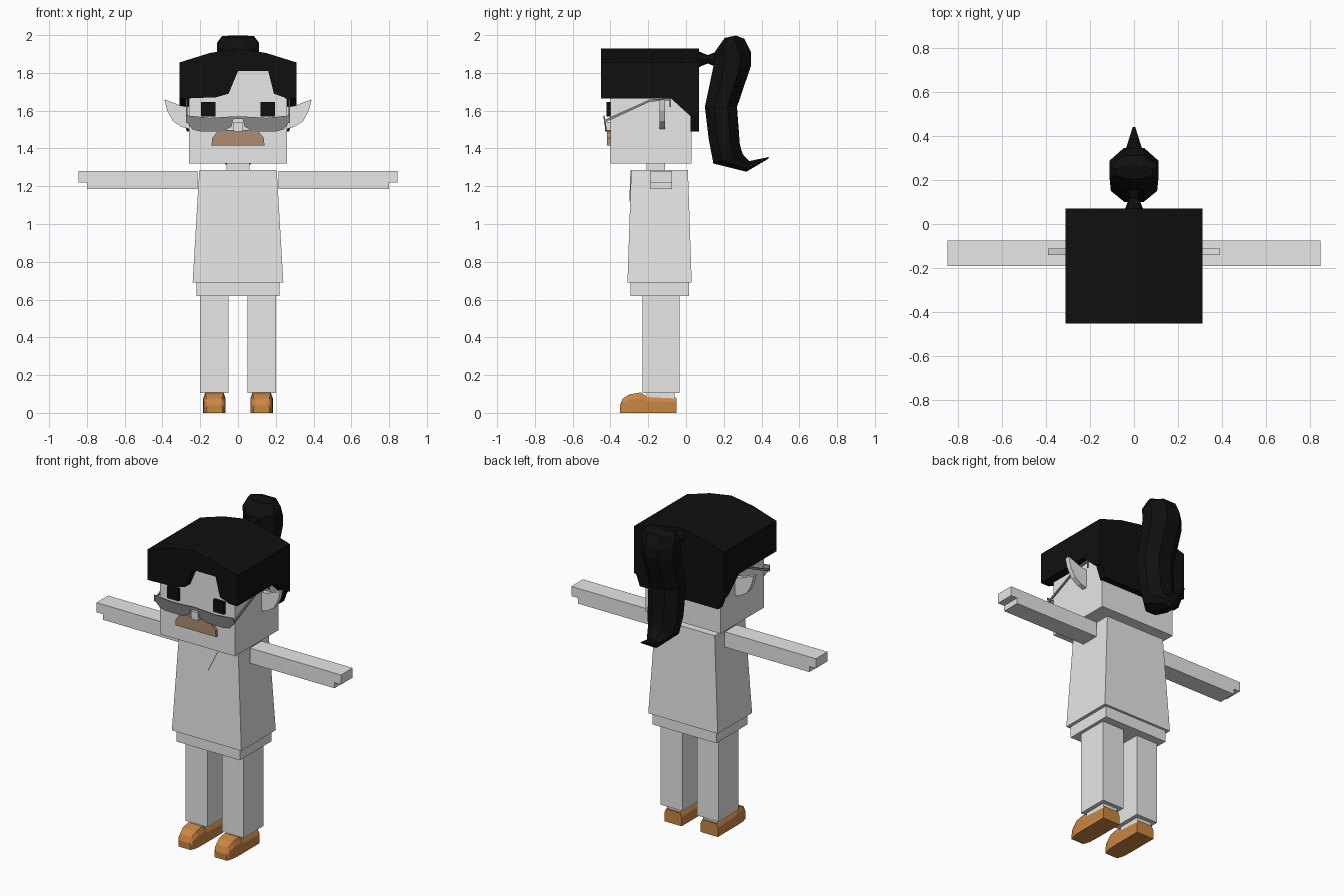
import bpy, bmesh
from math import cos, sin, pi
from mathutils import Vector

old = bpy.data.objects.get("Cube")
if old:
    bpy.data.objects.remove(old, do_unlink=True)


def material(name, r, g, b):
    m = bpy.data.materials.new(name)
    m.use_nodes = True
    m.diffuse_color = (r, g, b, 1)
    shader = m.node_tree.nodes["Principled BSDF"]
    shader.inputs["Base Color"].default_value = (r, g, b, 1)
    shader.inputs["Roughness"].default_value = 0.8
    return m


white = material("pale grey", 0.8, 0.8, 0.8)
black = material("black", 0.005, 0.005, 0.005)
brown = material("shoe brown", 0.6, 0.24, 0.055)
tan = material("moustache tan", 0.42, 0.27, 0.16)
smoke = material("smoky lens", 0.28, 0.27, 0.27)


def finish(name, bm, mat):
    bmesh.ops.recalc_face_normals(bm, faces=bm.faces[:])
    mesh = bpy.data.meshes.new(name)
    bm.to_mesh(mesh)
    bm.free()
    mesh.materials.append(mat)
    ob = bpy.data.objects.new(name, mesh)
    bpy.context.collection.objects.link(ob)
    return ob


def loft(name, rings, mat):
    """Skin a list of equally sized rings and cap both ends."""
    bm = bmesh.new()
    loops = [[bm.verts.new(p) for p in ring] for ring in rings]
    n = len(loops[0])
    for a, b in zip(loops, loops[1:]):
        for i in range(n):
            j = (i + 1) % n
            bm.faces.new((a[i], a[j], b[j], b[i]))
    bm.faces.new(loops[0])
    bm.faces.new(loops[-1])
    return finish(name, bm, mat)


def rect(x0, x1, y0, y1, z):
    return [(x0, y0, z), (x1, y0, z), (x1, y1, z), (x0, y1, z)]


def box(name, x, y, z, mat):
    return loft(name, [rect(*x, *y, z[0]), rect(*x, *y, z[1])], mat)


def front_prism(name, pts, y0, y1, mat):
    return loft(name, [[(x, y, z) for x, z in pts] for y in (y0, y1)], mat)


def side_prism(name, pts, x0, x1, mat):
    return loft(name, [[(x, y, z) for y, z in pts] for x in (x0, x1)], mat)


def mirrored(ob):
    """Add the matching part on the other side."""
    bm = bmesh.new()
    bm.from_mesh(ob.data)
    for v in bm.verts:
        v.co.x *= -1
    mat = ob.data.materials[0]
    finish(ob.name.replace("left", "right"), bm, mat)


# Head, neck and nose
box("head", (-.26, .26), (-.40, .03), (1.32, 1.83), white)
box("neck", (-.06, .06), (-.21, -.11), (1.26, 1.33), white)
box("nose", (-.025, .025), (-.43, -.39), (1.49, 1.54), white)

# Tunic with a hem band and a thin collar
loft("tunic", [rect(-.24, .24, -.31, .03, .69),
               rect(-.205, .205, -.29, .01, 1.285)], white)
box("hem", (-.22, .22), (-.295, .015), (.62, .70), white)
loft("collar", [[(-.08, y, 1.284), (.08, y, 1.284), (0, y - .006, 1.12)]
                for y in (-.294, -.288)], white)

# Limbs
mirrored(front_prism("left_arm", [(.215, 1.28), (.845, 1.28), (.845, 1.22),
                                  (.80, 1.22), (.80, 1.185), (.215, 1.185)],
                     -.19, -.075, white))
mirrored(box("left_leg", (.05, .20), (-.23, -.035), (.105, .63), white))
mirrored(box("left_ankle", (.075, .175), (-.21, -.06), (.07, .11), white))

# Shoes: cross-sections from heel to toe, with bevelled upper edges
shoe_rings = []
for y, top, half in ((-.05, .08, .06), (-.21, .088, .06), (-.24, .108, .06),
                     (-.30, .098, .058), (-.335, .075, .05), (-.35, .04, .042)):
    shoe_rings.append([(.125 + sx * half * k, y, top * h) for sx, k, h in
                       ((-1, 1, 0), (1, 1, 0), (1, 1, .7), (1, .8, 1),
                        (-1, .8, 1), (-1, 1, .7))])
mirrored(loft("left_shoe", shoe_rings, brown))

# Ears
mirrored(front_prism("left_ear", [(.25, 1.62), (.30, 1.625), (.35, 1.645),
                                  (.39, 1.66), (.375, 1.60), (.345, 1.545),
                                  (.30, 1.515), (.25, 1.50)],
                     -.14, -.11, white))

# Eyes and moustache
mirrored(box("left_eye", (.12, .195), (-.42, -.395), (1.57, 1.645), black))
front_prism("moustache", [(-.14, 1.415), (-.137, 1.455), (-.11, 1.488), (-.07, 1.497),
                          (.07, 1.497), (.11, 1.488), (.137, 1.455), (.14, 1.415)],
            -.418, -.395, tan)

# Glasses: tilted lenses, bridge and bent temples
lens = front_prism("left_lens", [(.02, 1.57), (.15, 1.562), (.275, 1.575), (.275, 1.545),
                                 (.24, 1.50), (.20, 1.49), (.08, 1.49), (.035, 1.515)],
                   -.438, -.431, smoke)
for v in lens.data.vertices:
    v.co.y += (1.575 - v.co.z) * .15
mirrored(lens)
box("glasses_bridge", (-.03, .03), (-.438, -.428), (1.555, 1.57), smoke)
mirrored(side_prism("left_temple", [(-.435, 1.55), (-.19, 1.66), (-.08, 1.665),
                                    (-.08, 1.62), (-.087, 1.62), (-.087, 1.655),
                                    (-.19, 1.648), (-.435, 1.535)],
                    .268, .276, smoke))

# Hair cap: arched crown, notched fringe, side panels and back panel
arch = [(-.31, 1.855), (-.15, 1.905), (0, 1.93), (.15, 1.905), (.31, 1.855)]
front_prism("hair_crown", [(-.31, 1.82)] + arch + [(.31, 1.82)], -.45, .07, black)
front_prism("hair_fringe", arch + [(.31, 1.665), (.26, 1.665), (.19, 1.69), (.16, 1.81),
                                   (0, 1.81), (-.05, 1.69), (-.12, 1.67), (-.31, 1.665)],
            -.45, -.39, black)
mirrored(side_prism("left_hair_side", [(-.45, 1.84), (.07, 1.84), (.07, 1.56), (.025, 1.57),
                                       (-.08, 1.665), (-.45, 1.665)], .25, .31, black))
front_prism("hair_back", [(-.31, 1.84), (.31, 1.84), (.31, 1.60), (.27, 1.49),
                          (-.27, 1.49), (-.31, 1.60)], .025, .07, black)


# Ponytail: eight-sided rings between a front and a back point
def tail_ring(fy, fz, by, bz, w):
    a, b = Vector((0, fy, fz)), Vector((0, by, bz))
    mid, half = (a + b) / 2, (b - a) / 2
    ring = []
    for i in range(8):
        t = pi / 8 + i * pi / 4
        p = mid + half * (cos(t) / cos(pi / 8))
        ring.append((w * sin(t) / cos(pi / 8), p.y, p.z))
    return ring


loft("ponytail", [tail_ring(*r) for r in (
    (.205, 1.985, .265, 1.998, .085), (.155, 1.915, .31, 1.98, .11),
    (.15, 1.86, .345, 1.91, .11), (.14, 1.81, .345, 1.84, .11),
    (.10, 1.62, .27, 1.62, .105), (.12, 1.45, .285, 1.42, .10),
    (.145, 1.32, .30, 1.37, .085), (.32, 1.277, .335, 1.333, .04),
    (.435, 1.345, .44, 1.355, .006))], black)

# Hair tie: pinched band joining cap and ponytail
loft("hair_tie", [[(r * cos(i * pi / 4), y, 1.872 + r * sin(i * pi / 4)) for i in range(8)]
                  for y, r in ((.06, .045), (.115, .022), (.16, .04))], black)
